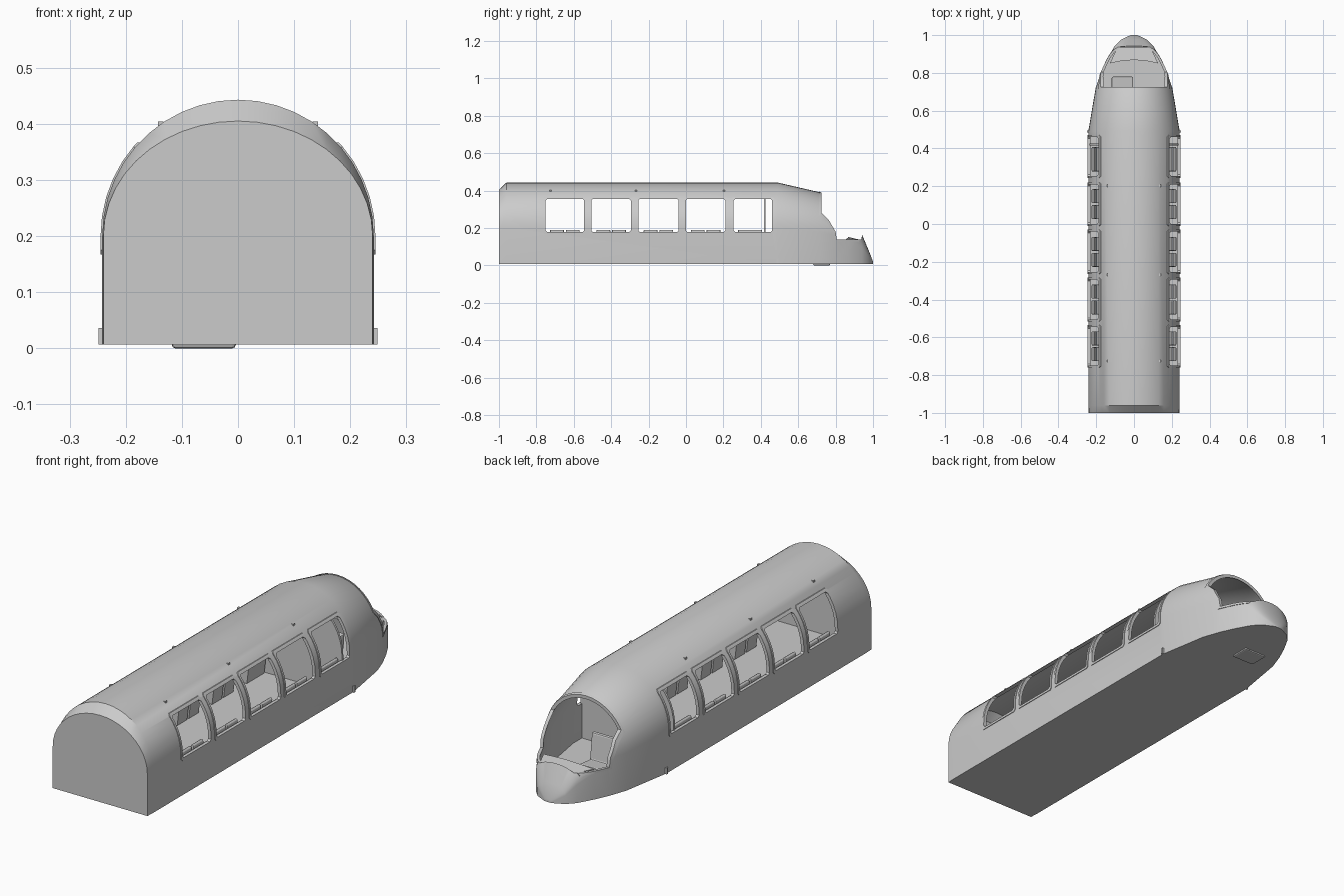
import bpy, bmesh, math

if "Cube" in bpy.data.objects:
    bpy.data.objects.remove(bpy.data.objects["Cube"])

# hull stations: y, half width, shoulder height, roof height
HULL = [(-1, .24, .2, .405), (-.96, .242, .2, .443), (.49, .242, .2, .443),
        (.72, .203, .18, .39), (.80, .175, .16, .335), (.87, .143, .13, .26),
        (.94, .104, .09, .167), (.975, .07, .045, .085), (1, .018, .012, .02)]
WINDOWS = [(-.75, -.545), (-.505, -.295), (-.255, -.04), (0, .21), (.255, .46)]
SCREEN = [(.725, .6), (.725, .28), (.762, .245), (.80, .18), (.806, .138),
          (.936, .138), (.943, .165), (1.2, .6)]


def finish(bm, name):
    bmesh.ops.recalc_face_normals(bm, faces=bm.faces[:])
    me = bpy.data.meshes.new(name)
    bm.to_mesh(me)
    bm.free()
    ob = bpy.data.objects.new(name, me)
    bpy.context.collection.objects.link(ob)
    return ob


def loft(name, stations, off=0.0, z0=.007, n=22):
    """Closed arched tube through the stations."""
    bm = bmesh.new()
    rings = []
    for y, w, s, t in stations:
        w, t = w + off, t + off
        pts = [(w, z0)]
        for i in range(n + 1):
            a = math.pi * i / n
            pts.append((w * math.cos(a), s + (t - s) * math.sin(a)))
        pts.append((-w, z0))
        rings.append([bm.verts.new((x, y, z)) for x, z in pts])
    for a, b in zip(rings, rings[1:]):
        for i in range(len(a)):
            j = (i + 1) % len(a)
            bm.faces.new((a[i], a[j], b[j], b[i]))
    bm.faces.new(rings[0])
    bm.faces.new(rings[-1])
    return finish(bm, name)


def add_prism(bm, profile, x0, x1):
    """Extrude a (y, z) outline along x."""
    a = [bm.verts.new((x0, y, z)) for y, z in profile]
    b = [bm.verts.new((x1, y, z)) for y, z in profile]
    for i in range(len(a)):
        j = (i + 1) % len(a)
        bm.faces.new((a[i], a[j], b[j], b[i]))
    bm.faces.new(a)
    bm.faces.new(b)


def prism(name, profile, x0, x1, bevel=0):
    bm = bmesh.new()
    add_prism(bm, profile, x0, x1)
    ob = finish(bm, name)
    if bevel:
        m = ob.modifiers.new("bevel", 'BEVEL')
        m.width, m.segments = bevel, 2
    return ob


def box(name, x0, x1, y0, y1, z0, z1, bevel=0):
    return prism(name, [(y0, z0), (y1, z0), (y1, z1), (y0, z1)], x0, x1, bevel)


def openings(name, g):
    """All window and windscreen cutters, grown by g."""
    bm = bmesh.new()
    for y0, y1 in WINDOWS:
        y0, y1, z0, z1, c = y0 - g, y1 + g, .178 - g, .356 + g, .008
        add_prism(bm, [(y0 + c, z0), (y1 - c, z0), (y1, z0 + c), (y1, z1 - c),
                       (y1 - c, z1), (y0 + c, z1), (y0, z1 - c), (y0, z0 + c)], -.4, .4)
    add_prism(bm, [(y - g, z - g) for y, z in SCREEN], -.4, .4)
    return finish(bm, name)


def boolean(ob, cutter, op='DIFFERENCE'):
    m = ob.modifiers.new("bool", 'BOOLEAN')
    m.operation, m.solver, m.object = op, 'EXACT', cutter


def bake(ob):
    """Apply modifiers and shade smooth by angle."""
    bpy.context.view_layer.update()
    dg = bpy.context.evaluated_depsgraph_get()
    me = bpy.data.meshes.new_from_object(ob.evaluated_get(dg))
    ob.modifiers.clear()
    ob.data = me
    bpy.ops.object.select_all(action='DESELECT')
    ob.select_set(True)
    bpy.context.view_layer.objects.active = ob
    bpy.ops.object.shade_smooth_by_angle(angle=math.radians(30))


# helpers: inner cavity and opening cutters
inner = [(-.985,) + HULL[0][1:], (-.95,) + HULL[1][1:]] + HULL[2:7]
cavity = loft("cavity_cutter", inner, -.012, .02)
holes = openings("opening_cutter", 0)
holes_big = openings("frame_cutter", .011)

# hull shell with open windows and windscreen
hull = loft("hull", HULL)
boolean(hull, cavity)
boolean(hull, holes)
bake(hull)

# raised frames round the openings
frames = loft("opening_frames", HULL, .003)
boolean(frames, cavity)
boolean(frames, holes_big, 'INTERSECT')
boolean(frames, holes)
bake(frames)
for c in (cavity, holes, holes_big):
    bpy.data.objects.remove(c)

# bulkhead between saloon and cab
loft("bulkhead", [(.416, .236, .2, .436), (.426, .236, .2, .436)], 0, .015)

# passenger seats along both walls, two under each window
SEAT = [(.222, .02), (.15, .02), (.14, .10), (.145, .112), (.198, .105),
        (.208, .186), (.216, .192), (.224, .186)]
for k, (y0, y1) in enumerate(WINDOWS):
    for dy in (-.042, .042):
        yc = (y0 + y1) / 2 + dy
        if yc + .038 > .41:
            yc = .37
        for side in (-1, 1):
            bm = bmesh.new()
            a = [bm.verts.new((side * x, yc - .037, z)) for x, z in SEAT]
            f = bm.faces.new(a)
            e = bmesh.ops.extrude_face_region(bm, geom=[f])
            new = [v for v in e['geom'] if isinstance(v, bmesh.types.BMVert)]
            bmesh.ops.translate(bm, verts=new, vec=(0, .074, 0))
            ob = finish(bm, "passenger_seat")
            m = ob.modifiers.new("bevel", 'BEVEL')
            m.width, m.segments = .004, 2

# driver seat, its base pokes slightly through the floor
prism("driver_seat", [(.68, 0.03), (.775, .03), (.78, .10), (.705, .092),
                      (.69, .21), (.672, .21)], -.118, -.004, .006)
box("driver_seat_base", -.118, -.004, .68, .77, 0, .035, .006)

# dashboard behind the nose lip
bm = bmesh.new()
top = [(-.128, .85, .136), (-.06, .865, .148), (0, .868, .152), (.06, .865, .148),
       (.128, .85, .136), (.088, .935, .136), (-.088, .935, .136)]
a = [bm.verts.new(p) for p in top]
b = [bm.verts.new((x, y, .11)) for x, y, z in top]
bm.faces.new(a)
bm.faces.new(b)
for i in range(7):
    j = (i + 1) % 7
    bm.faces.new((a[i], a[j], b[j], b[i]))
finish(bm, "dashboard")

# roof marker lamps and lower side tabs
for s in (-1, 1):
    for y in (-.725, -.268, .203):
        x = s * .138
        box("roof_lamp", x - .005, x + .005, y - .006, y + .006, .392, .404)
    x0, x1 = sorted((s * .236, s * .249))
    box("side_tab", x0, x1, .485, .495, .007, .036)
